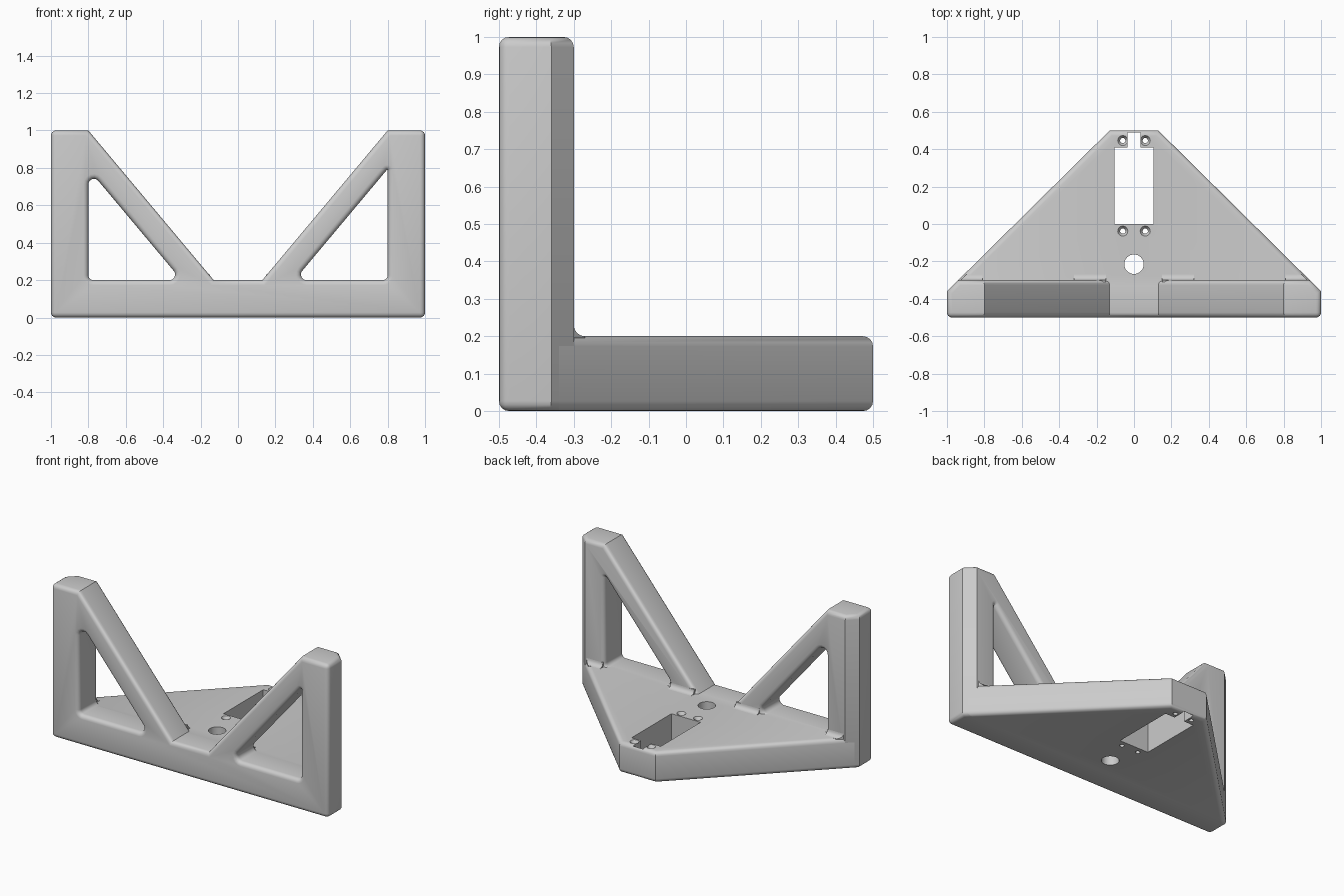
import bpy, bmesh, math
from mathutils import Vector

if "Cube" in bpy.data.objects:
    bpy.data.objects.remove(bpy.data.objects["Cube"])

grey = bpy.data.materials.new("plain grey")
grey.diffuse_color = (0.6, 0.6, 0.6, 1)
grey.use_nodes = True
grey.node_tree.nodes["Principled BSDF"].inputs["Base Color"].default_value = grey.diffuse_color
ROUND = 0.027


def loft(sections):
    """Closed solid through equal-length rings of points."""
    bm = bmesh.new()
    rings = [[bm.verts.new(p) for p in ring] for ring in sections]
    n = len(rings[0])
    for a, b in zip(rings, rings[1:]):
        for i in range(n):
            j = (i + 1) % n
            bm.faces.new((a[i], a[j], b[j], b[i]))
    bm.faces.new(rings[0])
    bm.faces.new(rings[-1])
    bmesh.ops.recalc_face_normals(bm, faces=bm.faces[:])
    return bm


def round_edges(bm, keep=lambda mid: True):
    """Round the convex edges that turn by more than 60 degrees."""
    bm.normal_update()
    edges = [e for e in bm.edges if e.is_manifold and e.is_convex
             and e.calc_face_angle() > math.radians(60)
             and keep((e.verts[0].co + e.verts[1].co) / 2)]
    bmesh.ops.bevel(bm, geom=edges, offset=ROUND, segments=4, profile=0.5,
                    affect='EDGES', clamp_overlap=True)
    bmesh.ops.recalc_face_normals(bm, faces=bm.faces[:])


def make(name, bm):
    mesh = bpy.data.meshes.new(name)
    bm.to_mesh(mesh)
    bm.free()
    mesh.materials.append(grey)
    ob = bpy.data.objects.new(name, mesh)
    bpy.context.collection.objects.link(ob)
    return ob


def cut(target, bm):
    cutter = make("cutter", bm)
    cutter.hide_render = True
    mod = target.modifiers.new("cut", 'BOOLEAN')
    mod.operation, mod.solver, mod.object = 'DIFFERENCE', 'EXACT', cutter
    bpy.context.view_layer.objects.active = target
    bpy.ops.object.modifier_apply(modifier=mod.name)
    bpy.data.objects.remove(cutter)


def circle(x, y, z, r, n=24):
    return [(x + r * math.cos(2 * math.pi * i / n),
             y + r * math.sin(2 * math.pi * i / n), z) for i in range(n)]


def rounded(corners, radii, grow, steps=6):
    """Anticlockwise convex polygon with rounded corners, grown outwards."""
    pts = []
    pv = [Vector(c) for c in corners]
    for i, p in enumerate(pv):
        d0 = (p - pv[i - 1]).normalized()
        d1 = (pv[(i + 1) % len(pv)] - p).normalized()
        n0, n1 = Vector((d0.y, -d0.x)), Vector((d1.y, -d1.x))
        centre = p - (n0 + n1) * radii[i] / (1 + n0.dot(n1))
        a0 = math.atan2(n0.y, n0.x)
        turn = (math.atan2(n1.y, n1.x) - a0) % (2 * math.pi)
        for k in range(steps + 1):
            a = a0 + turn * k / steps
            pts.append(centre + Vector((math.cos(a), math.sin(a))) * (radii[i] + grow))
    return pts


# Upright wall: front outline with a valley, rear corners cut at 45 degrees
outline = [(-1, 0), (1, 0), (1, 1), (0.8, 1), (0.13, 0.2),
           (-0.13, 0.2), (-0.8, 1), (-1, 1)]
bm = loft([[(x, y, z) for x, z in outline] for y in (-0.5, -0.3)])
for s in (-1, 1):
    bmesh.ops.bisect_plane(bm, geom=bm.verts[:] + bm.edges[:] + bm.faces[:],
                           plane_co=(s, -0.36, 0), plane_no=(s * 0.703, 0.711, 0),
                           clear_outer=True)
    bmesh.ops.holes_fill(bm, edges=[e for e in bm.edges if e.is_boundary], sides=0)
bmesh.ops.recalc_face_normals(bm, faces=bm.faces[:])
round_edges(bm)
wall = make("upright_wall", bm)

# Triangular windows with rounded rims; the right one has a sharp apex
flare = [(-0.52, ROUND)]
arc = [math.radians(a) for a in (90, 67.5, 45, 22.5, 0)]
flare += [(-0.5 + ROUND * (1 - math.sin(a)), ROUND * (1 - math.cos(a))) for a in arc]
flare += [(-0.8 - y, g) for y, g in reversed(flare)]
for s, apex in ((-1, 0.03), (1, 0.003)):
    tri, radii = [(0.302, 0.2), (0.8, 0.2), (0.8, 0.794)], [0.03, 0.025, apex]
    cut(wall, loft([[(s * p.x, y, p.y) for p in rounded(tri, radii, g)]
                    for y, g in flare]))

# Base plate behind the wall
plan = [(-0.98, -0.34), (0.98, -0.34), (0.13, 0.5), (-0.13, 0.5)]
bm = loft([[(x, y, z) for x, y in plan] for z in (0, 0.2)])
round_edges(bm, lambda mid: mid.y > -0.33)
plate = make("base_plate", bm)

# Rectangular opening with a narrow slot at the back
half = [(0.105, 0), (0.105, 0.41), (0.036, 0.41), (0.036, 0.49)]
opening = half + [(-x, y) for x, y in reversed(half)]
cut(plate, loft([[(x, y, z) for x, y in opening] for z in (-0.05, 0.25)]))

# Round cable hole and four countersunk screw holes
cut(plate, loft([circle(0, -0.215, z, 0.052, 32) for z in (-0.05, 0.25)]))
for x in (-0.06, 0.06):
    for y in (-0.038, 0.446):
        cut(plate, loft([circle(x, y, z, r) for z, r in
                         ((-0.05, 0.014), (0.18, 0.014), (0.2, 0.027), (0.25, 0.027))]))

# Concave fillets where struts and posts meet the plate
section = [(-0.27 + 0.03 * math.cos(a), 0.23 + 0.03 * math.sin(a))
           for a in (math.radians(180 + 15 * k) for k in range(7))]
section += [(-0.27, 0.195), (-0.31, 0.195), (-0.31, 0.23)]


def diagonal(y):
    return 1 - (y + 0.36) * 0.87 / 0.86 - 0.012


parts = [wall, plate]
for s, side in ((-1, "left"), (1, "right")):
    parts.append(make(side + "_strut_fillet", loft(
        [[(s * x, y, z) for y, z in section] for x in (0.15, 0.32)])))
    parts.append(make(side + "_post_fillet", loft(
        [[(s * 0.81, y, z) for y, z in section],
         [(s * diagonal(y), y, z) for y, z in section]])))

# Smooth the rounded edges, keep the creases
for ob in parts:
    bpy.ops.object.select_all(action='DESELECT')
    ob.select_set(True)
    bpy.context.view_layer.objects.active = ob
    bpy.ops.object.shade_smooth_by_angle(angle=math.radians(30))
